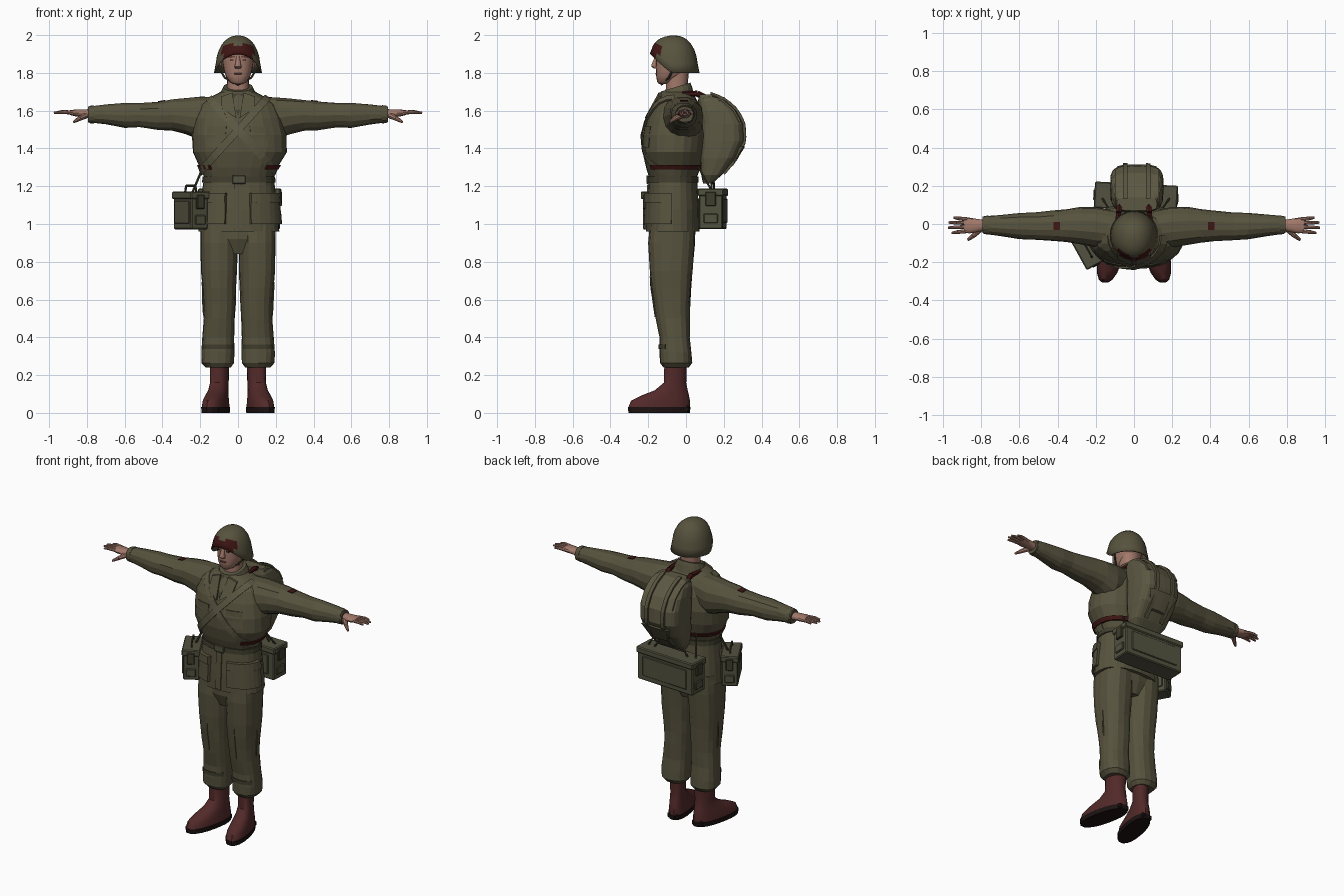
import bpy, bmesh, math, random
from math import sin, cos, pi, radians
from mathutils import Vector, Matrix
from mathutils.bvhtree import BVHTree

random.seed(4)
if "Cube" in bpy.data.objects:
    bpy.data.objects.remove(bpy.data.objects["Cube"], do_unlink=True)


def material(name, r, g, b):
    m = bpy.data.materials.new(name)
    m.use_nodes = True
    m.diffuse_color = (r, g, b, 1)
    m.node_tree.nodes["Principled BSDF"].inputs["Base Color"].default_value = (r, g, b, 1)
    return m


olive = material("olive cloth", .095, .086, .048)
canvas = material("canvas", .105, .096, .055)
dark_olive = material("dark olive", .05, .046, .026)
metal = material("painted metal", .085, .083, .05)
maroon = material("maroon leather", .085, .022, .022)
dark_red = material("dark red", .05, .008, .007)
sole_black = material("sole black", .012, .006, .006)
skin = material("skin", .36, .19, .145)
lip = material("lip and brow", .14, .06, .045)
smooth_parts = []


def finish(name, bm, *mats, smooth=False):
    bmesh.ops.recalc_face_normals(bm, faces=bm.faces)
    mesh = bpy.data.meshes.new(name)
    bm.to_mesh(mesh)
    bm.free()
    obj = bpy.data.objects.new(name, mesh)
    bpy.context.collection.objects.link(obj)
    for m in mats:
        mesh.materials.append(m)
    if smooth:
        smooth_parts.append(obj)
    return obj


def bridge(bm, rings, closed=True, cap=True):
    for low, high in zip(rings, rings[1:]):
        n = len(low)
        for i in range(n if closed else n - 1):
            j = (i + 1) % n
            bm.faces.new((low[i], low[j], high[j], high[i]))
    if cap:
        bm.faces.new(rings[0])
        bm.faces.new(rings[-1])


def loft(name, mat, sections, sides=16, power=2.3, along_x=False, s=1, jitter=0, smooth=False):
    """Rounded cross-sections: position, two centre values, two radii."""
    bm = bmesh.new()
    rings = []
    for t, ca, cb, ra, rb in sections:
        ring = []
        for i in range(sides):
            c, d = cos(2 * pi * i / sides), sin(2 * pi * i / sides)
            a = ra * math.copysign(abs(c) ** (2 / power), c)
            b = rb * math.copysign(abs(d) ** (2 / power), d)
            k = 1 + random.uniform(-jitter, jitter)
            p = (s * t, ca + a * k, cb + b * k) if along_x else (s * ca + a * k, cb + b * k, t)
            ring.append(bm.verts.new(p))
        rings.append(ring)
    bridge(bm, rings)
    return finish(name, bm, mat, smooth=smooth)


def surface(obj):
    bm = bmesh.new()
    bm.from_mesh(obj.data)
    tree = BVHTree.FromBMesh(bm)
    bm.free()
    return tree


def wrap(name, mat, tree, centre, u, v, start, end, half_width, lift=.01, steps=24):
    """Band hugging a surface, in the plane of u and v, between two angles."""
    bm = bmesh.new()
    centre, u, v = Vector(centre), Vector(u).normalized(), Vector(v).normalized()
    side = u.cross(v)
    closed = end - start >= 360
    rings = []
    for i in range(steps if closed else steps + 1):
        a = radians(start + (end - start) * i / steps)
        out = u * cos(a) + v * sin(a)
        ring = []
        for w, h in ((-1, -.006), (-1, lift), (1, lift), (1, -.006)):
            base = centre + side * (w * half_width)
            hit = tree.ray_cast(base + out, -out)[0] or base + out * .1
            ring.append(bm.verts.new(hit + out * h))
        rings.append(ring)
    if closed:
        rings.append(rings[0])
    bridge(bm, rings, cap=not closed)
    return finish(name, bm, mat)


def patch(name, mat, tree, outline, lift=.008):
    """Flat cloth piece laid on the front of a surface from an x, z outline."""
    bm = bmesh.new()
    rings = []
    for h in (-.006, lift):
        ring = []
        for x, z in outline:
            hit = tree.ray_cast(Vector((x, -1, z)), Vector((0, 1, 0)))[0] or Vector((x, -.1, z))
            ring.append(bm.verts.new(hit - Vector((0, h, 0))))
        rings.append(ring)
    bridge(bm, rings)
    return finish(name, bm, mat)


def rods(name, mat, segments, sides=8, smooth=False):
    """Tapered rods, each from point a to point b."""
    bm = bmesh.new()
    for a, b, r1, r2 in segments:
        a, b = Vector(a), Vector(b)
        turn = (b - a).to_track_quat('Z', 'Y').to_matrix().to_4x4()
        bmesh.ops.create_cone(bm, cap_ends=True, segments=sides, radius1=r1, radius2=r2,
                              depth=(b - a).length, matrix=Matrix.Translation((a + b) / 2) @ turn)
    return finish(name, bm, mat, smooth=smooth)


def block(name, mat, place, offset, size, bevel=0):
    bm = bmesh.new()
    bmesh.ops.create_cube(bm, size=1, matrix=Matrix.Diagonal((*size, 1)))
    if bevel:
        bmesh.ops.bevel(bm, geom=bm.edges[:], offset=bevel, segments=1, affect='EDGES')
    bm.transform(place @ Matrix.Translation(offset))
    return finish(name, bm, mat)


# Jacket with belt, pockets, lapels and crossed slings
jacket = loft("jacket", olive, [
    (.96, .005, -.07, .215, .14), (1.08, .005, -.07, .205, .138), (1.2, .005, -.07, .192, .13),
    (1.25, .005, -.07, .185, .127), (1.3, .005, -.068, .207, .145), (1.38, .01, -.065, .25, .163),
    (1.47, .007, -.06, .25, .168), (1.56, 0, -.055, .235, .15), (1.63, 0, -.052, .205, .122),
    (1.67, 0, -.05, .15, .1), (1.7, 0, -.05, .09, .08)], sides=24, jitter=.012)
body = surface(jacket)
front, left, up, back = (0, -1, 0), (1, 0, 0), (0, 0, 1), (0, 1, 0)
wrap("belt", dark_olive, body, (0, -.07, 1.235), front, left, 0, 360, .016, .007, 32)
block("belt_buckle", metal, Matrix(), (.005, -.204, 1.235), (.07, .012, .045), .004)
patch("button_placket", olive, body, [(-.018, .97), (.022, .97), (.022, 1.21), (-.018, 1.21)])
patch("undershirt", dark_olive, body, [(-.04, 1.69), (0, 1.57), (.04, 1.69)], .004)
patch("stain", dark_red, body, [(-.075, 1.59), (-.06, 1.56), (-.05, 1.58), (-.065, 1.605)], .005)
wrap("rear_waist_strap", dark_red, body, (0, -.06, 1.3), back, left, -130, 130, .012, .012)
for s, word, lift in ((1, "left", .012), (-1, "right", .006)):
    wrap(word + "_sling", canvas, body, (-.03 * s, -.06, 1.465), (.3 * s, 0, .33), front,
         0, 180, .02, lift, 20)
    a, b = sorted((s * 25, s * 88))
    wrap(word + "_skirt_pocket", olive, body, (0, -.07, 1.075), front, left, a, b, .075, .018, 8)
    wrap(word + "_skirt_pocket_flap", olive, body, (0, -.07, 1.14), front, left, a, b, .025, .025, 8)
    a, b = sorted((s * 22, s * 52))
    wrap(word + "_chest_pocket", olive, body, (0, -.06, 1.46), front, left, a, b, .055, .006, 6)
    patch(word + "_lapel", olive, body,
          [(s * .008, 1.56), (s * .03, 1.695), (s * .09, 1.675), (s * .085, 1.61)], .014)
collar = loft("collar", olive, [(1.65, 0, -.05, .11, .095), (1.7, 0, -.053, .09, .085),
                                (1.725, 0, -.055, .078, .078)], sides=16)
for v in collar.data.vertices:
    v.co.z += .3 * (v.co.y + .055)

for s, word in ((1, "left"), (-1, "right")):
    # Sleeve, with small stains
    sleeve = loft(word + "_sleeve", olive, [
        (.08, -.03, 1.585, .095, .09), (.2, -.015, 1.56, .105, .115), (.28, -.01, 1.572, .098, .095),
        (.35, -.008, 1.577, .088, .083), (.42, -.01, 1.573, .08, .077), (.52, -.012, 1.577, .071, .066),
        (.6, -.01, 1.575, .068, .066), (.7, -.008, 1.58, .056, .053), (.75, -.006, 1.58, .05, .047),
        (.795, -.005, 1.58, .043, .042)], sides=14, along_x=True, s=s, jitter=.03)
    arm = surface(sleeve)
    wrap(word + "_sleeve_stain", dark_red, arm, (s * .405, -.01, 1.575), up, back, -15, 15, .018, .004, 4)
    wrap(word + "_cuff_seam", olive, arm, (s * .775, -.005, 1.58), up, back, 0, 360, .012, .004, 14)

    # Hand: palm, fingers and thumb
    loft(word + "_palm", skin, [(.78, -.005, 1.583, .027, .025), (.82, -.008, 1.586, .034, .021),
                                (.86, -.008, 1.588, .041, .018), (.89, -.006, 1.59, .041, .013)],
         sides=12, along_x=True, s=s, smooth=True)
    fingers = []
    for root, tip, reach in ((-.037, -.047, .955), (-.016, -.019, .975), (.006, .008, .972), (.025, .033, .945)):
        knuckle = (s * (.87 + reach) / 2 + s * .01, (root + tip) / 2, 1.593)
        fingers += [((s * .875, root, 1.59), knuckle, .011, .01),
                    (knuckle, (s * reach, tip, 1.588), .01, .006)]
    fingers += [((s * .805, -.025, 1.575), (s * .84, -.06, 1.558), .017, .013),
                ((s * .84, -.06, 1.558), (s * .87, -.083, 1.54), .013, .007)]
    rods(word + "_fingers", skin, fingers, smooth=True)

    # Trouser leg with dark tape
    leg = loft(word + "_trouser_leg", olive, [
        (1.02, .1, -.07, .1, .12), (.9, .101, -.076, .099, .124), (.75, .101, -.08, .096, .113),
        (.66, .099, -.078, .09, .105), (.58, .098, -.075, .086, .097), (.5, .099, -.069, .083, .09),
        (.4, .104, -.06, .085, .08), (.32, .107, -.055, .088, .084), (.265, .107, -.053, .086, .085),
        (.24, .105, -.053, .066, .066)], sides=16, power=2.5, s=s, jitter=.02)
    shin = surface(leg)
    wrap(word + "_trouser_tape", dark_olive, shin, (s * .105, -.056, .35), front, left, -55, 55, .012, .005, 8)
    wrap(word + "_trouser_crease", olive, shin, (s * .1, -.07, .6), up, front, 45, 135, .004, .005, 12)
    wrap(word + "_side_seam", olive, shin, (s * .1, -.07, .6), up, (s, 0, 0), 45, 135, .004, .005, 12)

    # Boot: toes turned slightly outward
    boot = loft(word + "_boot", maroon, [
        (.27, .097, -.055, .05, .06), (.16, .097, -.058, .047, .06), (.12, .098, -.078, .05, .088),
        (.09, .1, -.112, .055, .13), (.065, .1, -.135, .06, .158), (.03, .1, -.142, .064, .165)],
        sides=18, s=s, smooth=True)
    sole = loft(word + "_boot_sole", sole_black, [(.03, .1, -.142, .067, .168), (0, .1, -.142, .065, .165)],
                sides=18, s=s)
    for part in (boot, sole):
        for v in part.data.vertices:
            v.co.x += s * .2 * (-.05 - v.co.y)
    block(word + "_boot_heel", sole_black, Matrix.Translation((s * .09, -.015, .02)), (0, 0, 0), (.08, .07, .038), .01)

    # Pack strap over the shoulder, chin strap, ear and facial features
    rods(word + "_pack_strap", dark_red, [((s * .075, .12, 1.66), (s * .08, .06, 1.69), .016, .016),
                                          ((s * .08, .06, 1.69), (s * .09, -.02, 1.69), .016, .012)], 6)
    rods(word + "_chin_strap", dark_olive, [((s * .108, -.06, 1.835), (s * .07, -.09, 1.775), .006, .006),
                                            ((s * .07, -.09, 1.775), (0, -.13, 1.738), .006, .006)], 6)
    rods(word + "_ear", skin, [((s * .078, -.05, 1.85), (s * .094, -.042, 1.852), .022, .016)], 10, True)
    block(word + "_brow", lip, Matrix.Translation((s * .033, -.157, 1.885)), (0, 0, 0), (.034, .01, .007))
    block(word + "_eye", sole_black, Matrix.Translation((s * .033, -.155, 1.869)), (0, 0, 0), (.02, .008, .006))

# Trouser seat, neck and head
loft("trouser_seat", olive, [(.84, 0, -.075, .08, .09), (.92, 0, -.075, .17, .12), (1.0, 0, -.07, .19, .125)])
loft("neck", skin, [(1.64, 0, -.05, .062, .06), (1.72, 0, -.05, .057, .057), (1.82, 0, -.045, .062, .062)],
     smooth=True)
loft("head", skin, [
    (1.742, 0, -.118, .026, .026), (1.752, 0, -.108, .045, .045), (1.785, 0, -.088, .066, .07),
    (1.82, 0, -.07, .076, .09), (1.86, 0, -.062, .082, .098), (1.92, 0, -.06, .085, .1),
    (1.965, 0, -.06, .065, .075)], sides=20, smooth=True)
loft("nose", skin, [(1.89, 0, -.155, .008, .008), (1.845, 0, -.165, .015, .018), (1.833, 0, -.166, .019, .019),
                    (1.823, 0, -.158, .014, .012)], sides=10, smooth=True)
block("mouth", lip, Matrix(), (0, -.156, 1.796), (.042, .012, .008), .002)

# Helmet: raised brim in front, coloured band above it
bm = bmesh.new()
rings, count = [], 28
for k in range(8):
    phi = (1 - k / 8) * pi / 2
    ring = []
    for i in range(count):
        c, d = cos(2 * pi * i / count), sin(2 * pi * i / count)
        rim = 1.8 + .115 * max(0, -d - .1) ** 1.2
        flare = 1.06 if k == 0 else 1
        r = sin(phi) ** .9 * flare
        ring.append(bm.verts.new((.12 * c * r, -.06 + .124 * d * r, rim + (1.998 - rim) * cos(phi) ** .85)))
    rings.append(ring)
bridge(bm, rings, cap=False)
tip = bm.verts.new((0, -.06, 1.999))
for i in range(count):
    bm.faces.new((rings[-1][i], rings[-1][(i + 1) % count], tip))
for f in bm.faces:
    c = f.calc_center_median()
    f.material_index = int(c.y < -.125 and abs(c.x) < .085 and c.z < 1.95)
helmet = finish("helmet", bm, olive, dark_red, smooth=True)
shell = helmet.modifiers.new("thickness", 'SOLIDIFY')
shell.thickness = .008

# Backpack with straps and flap
pack = loft("backpack", canvas, [
    (1.215, .015, .115, .09, .025), (1.26, .015, .135, .12, .055), (1.35, .015, .168, .135, .095),
    (1.44, .015, .192, .14, .116), (1.53, .015, .19, .14, .114), (1.6, .015, .168, .136, .1),
    (1.65, .015, .138, .125, .075), (1.685, .015, .105, .105, .035)], sides=20, power=4, jitter=.008)
bag = surface(pack)
wrap("pack_flap", canvas, bag, (.015, .13, 1.46), up, back, -10, 62, .115, .01, 10)
for s, word in ((1, "left"), (-1, "right")):
    wrap(word + "_pack_buckle_strap", olive, bag, (.015 + s * .06, .13, 1.46), up, back, 0, 160, .012, .014, 16)
wrap("pack_pocket", canvas, bag, (.015, .15, 1.36), back, left, -35, 35, .05, .02, 8)


# Carry boxes with lid, latch and wire handle
def carry_box(word, x, y, z, turn, length, width, height):
    place = Matrix.Translation((x, y, z)) @ Matrix.Rotation(radians(turn), 4, 'Z')
    top = height / 2
    block(word + "_body", metal, place, (0, 0, -.01), (length, width, height - .02), .006)
    block(word + "_lid", metal, place, (0, 0, top - .02), (length + .016, width + .014, .04), .006)
    for e in (-1, 1):
        block(word + "_latch", dark_olive, place, (e * length / 2, 0, top - .055), (.026, width * .45, .075), .004)
        block(word + "_end_plate", metal, place, (e * length / 2, 0, -.05), (.018, width * .6, .05), .004)
        block(word + "_side_rib", metal, place, (0, e * width / 2, -.01), (length * .8, .012, height * .6), .004)
    path = [place @ Vector((px * length, 0, top + h)) for px, h in ((-.3, 0), (-.25, .03), (.25, .03), (.3, 0))]
    rods(word + "_handle", dark_olive, [(a, b, .006, .006) for a, b in zip(path, path[1:])], 6)


carry_box("side_box", -.25, -.12, 1.072, 119, .2, .1, .2)
carry_box("rear_box", .01, .142, 1.08, -3, .42, .125, .215)
rods("box_hangers", dark_olive, [((x, .14, 1.17), (x * .7, .06, 1.31), .006, .006) for x in (-.17, .19)]
     + [((-.24, -.1, 1.17), (-.19, -.07, 1.29), .007, .007)], 6)

# Soft shading with kept sharp edges
bpy.ops.object.select_all(action='DESELECT')
for obj in smooth_parts:
    obj.select_set(True)
bpy.context.view_layer.objects.active = smooth_parts[0]
bpy.ops.object.shade_smooth_by_angle(angle=radians(40))
